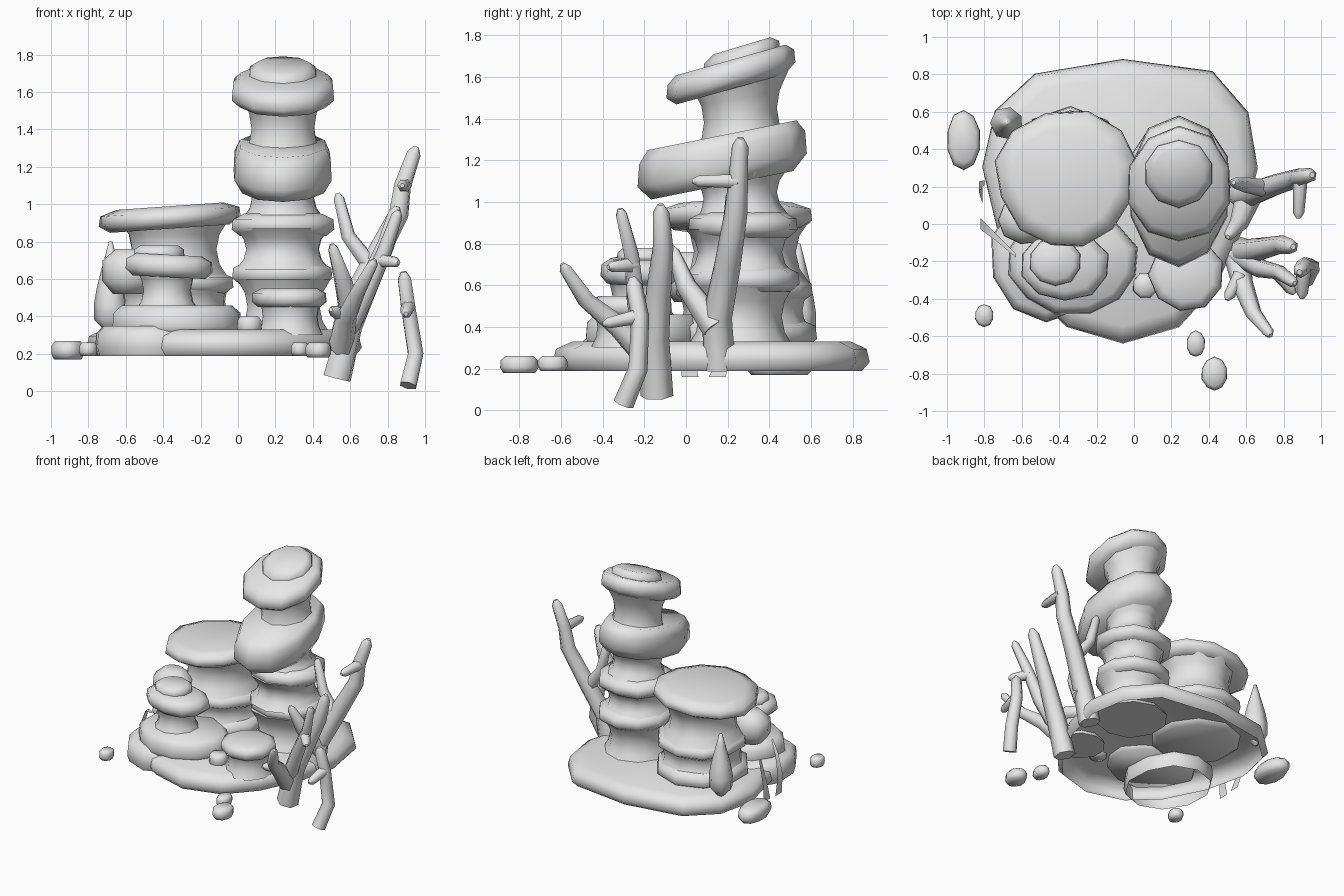
import bpy
import math
import random
from mathutils import Vector

random.seed(4)
if "Cube" in bpy.data.objects:
    bpy.data.objects.remove(bpy.data.objects["Cube"], do_unlink=True)

GREY = (.8, .8, .8, 1)
stone = bpy.data.materials.new("pale_grey_stone")
stone.use_nodes = True
stone.diffuse_color = GREY
stone.node_tree.nodes["Principled BSDF"].inputs["Base Color"].default_value = GREY
parts = []


def add_part(name, mesh):
    """Link a mesh as a named part with the stone material."""
    mesh.materials.clear()
    mesh.materials.append(stone)
    part = bpy.data.objects.new(name, mesh)
    bpy.context.collection.objects.link(part)
    parts.append(part)


def add_faces(name, verts, faces):
    mesh = bpy.data.meshes.new(name)
    mesh.from_pydata(verts, [], faces)
    add_part(name, mesh)


def outline(sides, taper, square):
    """Slightly uneven unit ring, optionally squarer and narrower at the front."""
    ring = []
    for i in range(sides):
        angle = math.tau * (i + .5) / sides
        c, s = math.cos(angle), math.sin(angle)
        uneven = random.uniform(.98, 1.04)
        wide = math.copysign(abs(c) ** square, c) * (1 + taper * s)
        ring.append((wide * uneven, s * uneven))
    return ring


def stack(name, x, y, rings, sides=10, slope=0, lean=0, taper=0, square=1, hollow=False):
    """Join rings of (height, x radius, y radius) into one solid or open shell."""
    shape = outline(sides, taper, square)
    verts = [(x + px * rx, y + py * ry, z + py * ry * slope + px * rx * lean)
             for z, rx, ry in rings for px, py in shape]
    faces = []
    for low in range(0, len(verts) - sides, sides):
        for i in range(sides):
            j = (i + 1) % sides
            faces.append((low + i, low + j, low + sides + j, low + sides + i))
    faces.append(tuple(range(len(verts) - sides, len(verts))))
    if not hollow:
        faces.append(tuple(reversed(range(sides))))
    add_faces(name, verts, faces)


def plate(name, x, y, z, rx, ry, height, foot=.84, crown=.75, **options):
    """Flat rock with a rounded rim, foot and crown giving its end widths."""
    rim = ((0, foot), (.3, 1), (.75, .98), (1, crown))
    stack(name, x, y, [(z + t * height, rx * s, ry * s) for t, s in rim], **options)


def neck(name, x, y, low, high, radius, flare=.3, **options):
    """Waisted column that widens toward both ends."""
    rings = []
    for step in range(5):
        t = step / 4
        r = radius * (1 + flare * (2 * t - 1) ** 2)
        rings.append((low + t * (high - low), r, r))
    stack(name, x, y, rings, **options)


def branch(name, thick, thin, *points):
    """Tapering tube along a path with a blunt, narrowed tip."""
    path = [Vector(p) for p in points]
    steps = len(path) - 1
    widths = [thick + (thin - thick) * i / steps for i in range(len(path))]
    path.append(path[-1] + (path[-1] - path[-2]).normalized() * thin)
    widths.append(thin * .4)
    curve = bpy.data.curves.new(name, "CURVE")
    curve.dimensions = "3D"
    curve.bevel_depth = 1
    curve.bevel_resolution = 1
    curve.use_fill_caps = True
    spline = curve.splines.new("POLY")
    spline.points.add(len(path) - 1)
    for point, place, width in zip(spline.points, path, widths):
        point.co = (*place, 1)
        point.radius = width
    guide = bpy.data.objects.new(name + "_path", curve)
    bpy.context.collection.objects.link(guide)
    depsgraph = bpy.context.evaluated_depsgraph_get()
    mesh = bpy.data.meshes.new_from_object(guide.evaluated_get(depsgraph))
    bpy.data.objects.remove(guide, do_unlink=True)
    add_part(name, mesh)


def grass_blade(name, width, *points):
    """Thin strip narrowing to a point."""
    verts, faces = [], []
    for i, (x, y, z) in enumerate(points):
        half = width * (1 - i / len(points))
        verts += [(x, y - half, z), (x, y + half, z)]
    for i in range(0, len(verts) - 2, 2):
        faces.append((i, i + 1, i + 3, i + 2))
    add_faces(name, verts, faces)


# Hollow ground shelves and the solid shelf above them
plate("base_shelf", -.06, .13, .19, .7, .76, .14, foot=.95, crown=.88, sides=14,
      taper=.25, square=.7, hollow=True)
plate("lower_left_shelf", -.47, -.18, .19, .3, .34, .16, foot=.95, crown=.85, hollow=True)
plate("upper_left_shelf", -.33, -.2, .3, .35, .28, .16, foot=.95, crown=.85, sides=12)

# Small mushroom rock on the upper shelf
neck("small_mushroom_stem", -.38, -.22, .42, .66, .13, flare=.4)
plate("small_mushroom_cap", -.37, -.22, .61, .24, .19, .12, lean=-.05)
plate("small_mushroom_knob", -.42, -.2, .69, .14, .13, .09)

# Big mushroom rock: ringed stem, wide tilted cap and side lobe
for label, z, radius, height in (("lower", .3, .34, .14), ("middle", .52, .32, .12)):
    plate(f"big_mushroom_{label}_ring", -.34, .28, z, radius, radius, height)
neck("big_mushroom_lower_stem", -.34, .28, .4, .56, .28, flare=.1)
neck("big_mushroom_upper_stem", -.34, .28, .6, .92, .24)
plate("big_mushroom_cap", -.36, .24, .87, .38, .37, .12, sides=12, lean=.07, taper=.15)
plate("side_lobe", -.58, .02, .52, .15, .13, .24, foot=.6, crown=.5, sides=9)

# Tall tower: waisted columns between level and tilted plates
columns = {"bottom": (.3, .6, .2, 0), "lower": (.65, .87, .2, 0),
           "middle": (.92, 1.14, .17, .1), "upper": (1.25, 1.58, .17, .2)}
for label, (low, high, radius, slope) in columns.items():
    neck(f"tower_{label}_column", .24, .26, low, high, radius, slope=slope)
for label, z in (("lower", .57), ("middle", .83)):
    plate(f"tower_{label}_plate", .24, .28, z, .28, .26, .12)
plate("tower_wide_plate", .24, .17, 1.08, .27, .41, .24, crown=.88, slope=.2)
plate("tower_top_plate", .24, .21, 1.54, .28, .31, .14, crown=.85, slope=.28)
plate("tower_knob", .24, .27, 1.63, .19, .18, .12, slope=.3)

# Low front mushroom rock and the round bump beside it
neck("front_mushroom_stem", .28, -.27, .3, .5, .15, flare=.2)
plate("front_mushroom_cap", .28, -.27, .45, .2, .2, .1, sides=9)
plate("front_bump", .06, -.33, .31, .07, .07, .09, sides=8)

# Loose pebbles with flat undersides
plate("left_back_pebble", -.91, .45, .17, .09, .16, .1)
plate("left_front_pebble", -.8, -.49, .19, .05, .06, .07)
plate("front_near_pebble", .33, -.64, .19, .05, .07, .07)
plate("front_far_pebble", .43, -.8, .18, .07, .09, .08)

# Pointed bulb at the back
bulb_rings = []
for step in range(7):
    t = step / 6
    swell = .01 + .08 * math.sin(math.pi * t ** .5)
    bulb_rings.append((.3 + t / 2, swell, swell))
stack("pointed_bulb", -.68, .54, bulb_rings, sides=7)

# Thin grass blades
grass_blade("back_grass_blade", .04, (-.81, .15, .16), (-.83, .2, .3), (-.8, .22, .5))
grass_blade("front_grass_blade", .04, (-.82, .02, .16), (-.82, 0, .3),
            (-.75, -.06, .42), (-.63, -.17, .47))

# Branching growth beside the tower, trunks then their forks
branch("tall_branch", .08, .04, (.55, .16, .2), (.6, .15, .45), (.73, .2, .7),
       (.86, .24, .95), (.88, .25, 1.1), (.94, .26, 1.27))
branch("tall_branch_twig", .04, .03, (.89, .25, 1.1), (.88, .06, 1.1))
branch("inner_high_branch", .05, .03, (.71, .19, .67), (.59, .21, .83), (.54, .22, 1.03))
branch("inner_low_branch", .07, .03, (.61, .14, .4), (.56, 0, .6), (.51, -.06, .76))
branch("middle_branch", .08, .04, (.53, -.14, .07), (.6, -.15, .35), (.7, -.13, .58),
       (.79, -.11, .78), (.84, -.12, .95))
branch("outer_branch", .06, .03, (.56, -.17, .28), (.68, -.24, .52), (.78, -.26, .74),
       (.85, -.31, .94))
branch("outer_branch_twig", .04, .03, (.76, -.25, .7), (.84, -.35, .69))
branch("front_branch", .07, .03, (.55, -.17, .24), (.58, -.32, .4), (.64, -.48, .53),
       (.72, -.58, .68))
branch("front_branch_twig", .04, .03, (.57, -.27, .4), (.51, -.38, .43))
branch("fallen_branch", .05, .04, (.91, -.3, .03), (.95, -.23, .2), (.91, -.22, .45),
       (.89, -.25, .6))
branch("fallen_branch_twig", .04, .03, (.91, -.23, .45), (.9, -.37, .42))

# Smooth shading that keeps only the hardest rims crisp
bpy.ops.object.select_all(action="DESELECT")
for part in parts:
    part.select_set(True)
bpy.context.view_layer.objects.active = parts[0]
bpy.ops.object.shade_smooth_by_angle(angle=math.radians(80))
